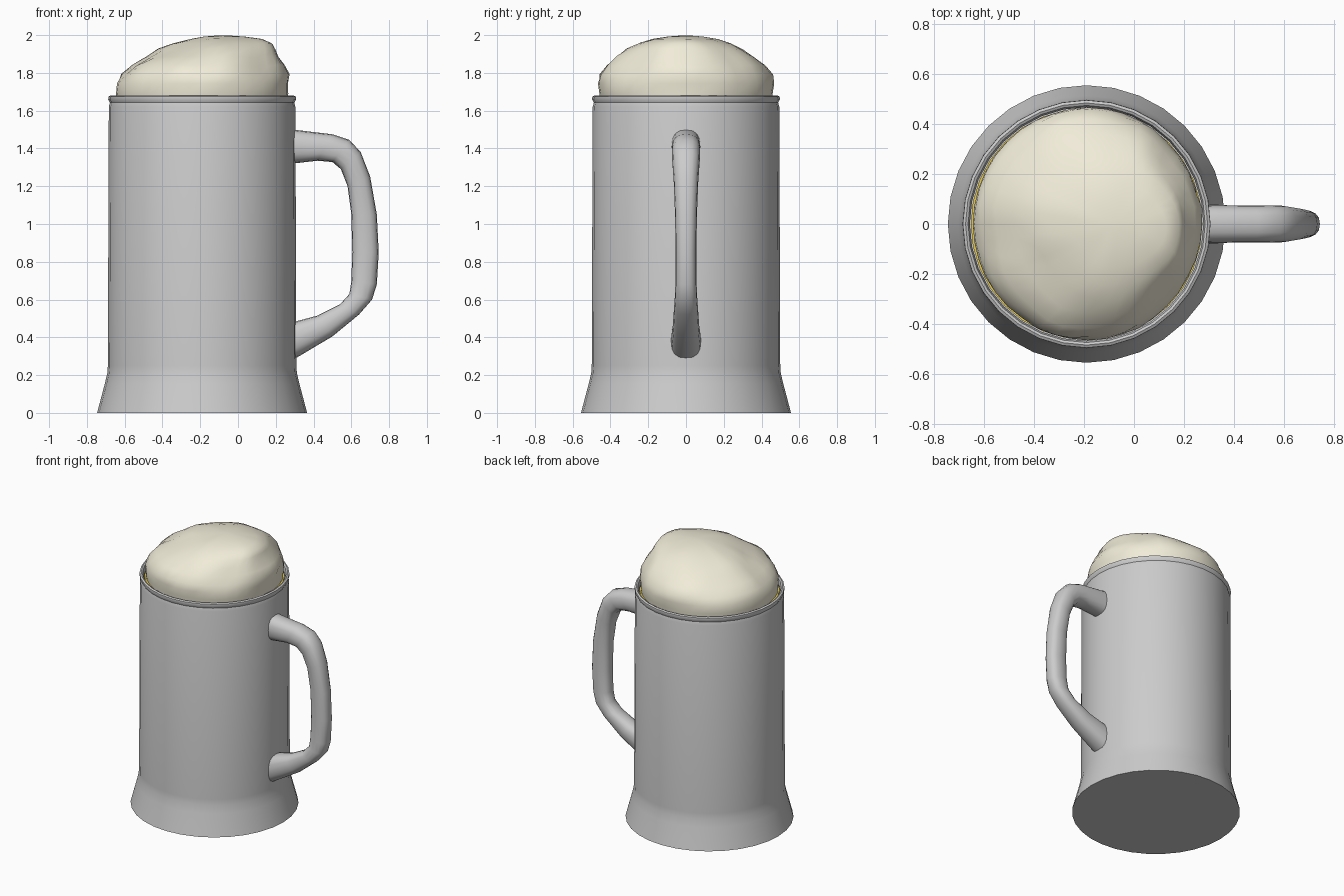
import bpy, bmesh, math
from mathutils import Vector, noise

if "Cube" in bpy.data.objects:
    bpy.data.objects.remove(bpy.data.objects["Cube"])

CX = -0.19          # axis of the mug
SEG = 32


def loft(name, rings, angle=40, color=None, caps=True):
    """Skin a list of equal-length point rings into one smooth object."""
    bm = bmesh.new()
    vs = [[bm.verts.new(p) for p in r] for r in rings]
    n = len(rings[0])
    for a, b in zip(vs, vs[1:]):
        for i in range(n):
            j = (i + 1) % n
            bm.faces.new((a[i], a[j], b[j], b[i]))
    if caps:
        bm.faces.new(list(reversed(vs[0])))
        bm.faces.new(vs[-1])
    bmesh.ops.recalc_face_normals(bm, faces=bm.faces)
    me = bpy.data.meshes.new(name)
    bm.to_mesh(me)
    bm.free()
    ob = bpy.data.objects.new(name, me)
    bpy.context.collection.objects.link(ob)
    if color:
        mat = bpy.data.materials.new(name + "_color")
        mat.diffuse_color = (*color, 1)
        mat.use_nodes = True
        mat.node_tree.nodes["Principled BSDF"].inputs["Base Color"].default_value = mat.diffuse_color
        me.materials.append(mat)
    bpy.ops.object.select_all(action='DESELECT')
    ob.select_set(True)
    bpy.context.view_layer.objects.active = ob
    bpy.ops.object.shade_smooth_by_angle(angle=math.radians(angle))
    return ob


def circle(r, z, n=SEG):
    return [(CX + r * math.cos(t), r * math.sin(t), z)
            for t in (2 * math.pi * i / n for i in range(n))]


# Mug: flared foot, straight wall, rounded lip, hollow inside
profile = [(0.556, 0), (0.515, 0.155), (0.502, 0.21), (0.499, 0.25), (0.494, 1.62),
           (0.488, 1.642), (0.497, 1.66), (0.496, 1.674), (0.485, 1.68),
           (0.475, 1.675), (0.468, 1.65), (0.468, 0.14)]
loft("mug", [circle(r, z) for r, z in profile])

# Beer filling the mug
loft("beer", [circle(0.464, 0.145), circle(0.464, 1.655)], color=(0.8, 0.6, 0.08))

# Handle: oval sections between outer and inner edge (x, z), with half width
outer = [(0.29, 1.50), (0.50, 1.475), (0.59, 1.445), (0.65, 1.38), (0.70, 1.25), (0.735, 1.05),
         (0.745, 0.85), (0.735, 0.68), (0.71, 0.60), (0.64, 0.52), (0.50, 0.405), (0.29, 0.28)]
inner = [(0.29, 1.32), (0.42, 1.335), (0.50, 1.328), (0.545, 1.29), (0.58, 1.20), (0.60, 1.05),
         (0.605, 0.85), (0.60, 0.70), (0.59, 0.63), (0.54, 0.575), (0.42, 0.515), (0.29, 0.48)]
width = [0.076, 0.074, 0.075, 0.073, 0.065, 0.058, 0.055, 0.056, 0.059, 0.064, 0.07, 0.08]
sections = []
for (ox, oz), (ix, iz), w in zip(outer, inner, width):
    ring = []
    for i in range(16):
        c, s = math.cos(math.tau * i / 16), math.sin(math.tau * i / 16)
        c = math.copysign(abs(c) ** 0.8, c)     # slightly boxy oval
        s = math.copysign(abs(s) ** 0.8, s)
        ring.append(((ox + ix) / 2 + c * (ox - ix) / 2, s * w,
                     (oz + iz) / 2 + c * (oz - iz) / 2))
    sections.append(ring)
loft("handle", sections)

# Foam: lopsided lumpy dome, levels as (z, x min, x max, half depth)
levels = [(1.60, -0.635, 0.255, 0.450), (1.69, -0.648, 0.268, 0.462), (1.745, -0.642, 0.270, 0.468),
          (1.79, -0.612, 0.262, 0.455), (1.84, -0.555, 0.240, 0.420), (1.885, -0.48, 0.216, 0.365),
          (1.925, -0.41, 0.200, 0.300), (1.955, -0.34, 0.180, 0.235), (1.978, -0.26, 0.125, 0.165),
          (1.992, -0.18, 0.040, 0.090), (1.997, -0.11, -0.05, 0.02)]
rings = []
for k, (z, x0, x1, ry) in enumerate(levels):
    ring = []
    for i in range(40):
        t = math.tau * i / 40
        p = Vector(((x0 + x1) / 2 + (x1 - x0) / 2 * math.cos(t), ry * math.sin(t), z))
        lump = noise.noise(p * 5) * 0.022 + noise.noise(p * 11) * 0.008
        if k < 3:
            lump = -abs(lump) * 0.5             # stay inside the glass
        out = Vector((math.cos(t), math.sin(t), 0.3))
        p += out * lump * (0.3 if k > 8 else 1)
        p.z = min(p.z, 2.0)
        ring.append(p)
    rings.append(ring)
loft("foam", rings, angle=60, color=(0.88, 0.84, 0.69))
